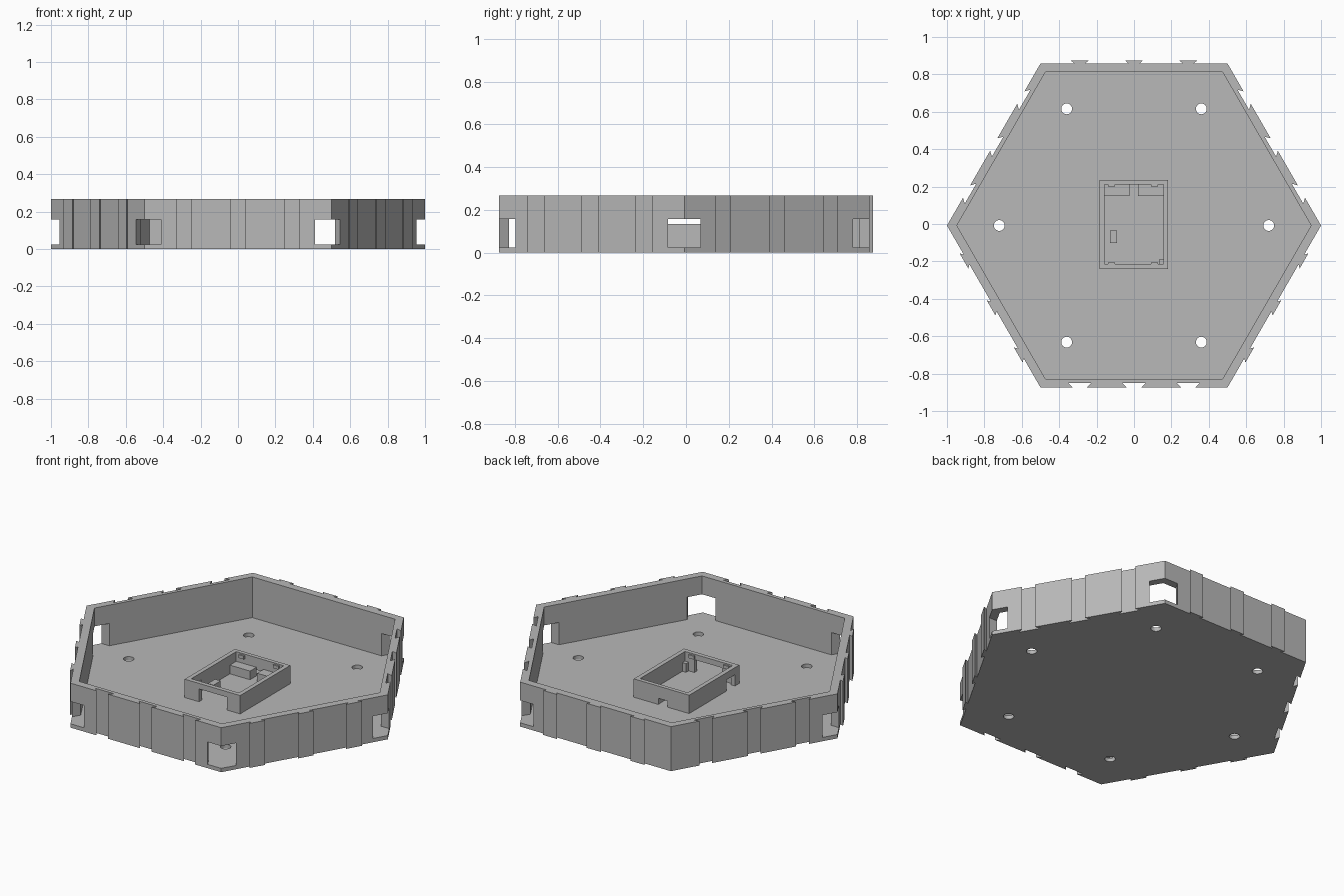
import bpy, bmesh
from math import cos, sin, radians, pi, sqrt
from mathutils import Matrix, Vector

if "Cube" in bpy.data.objects:
    bpy.data.objects.remove(bpy.data.objects["Cube"])

CY = -0.008            # hexagon centre in y
HEIGHT, FLOOR = 0.267, 0.023
APOTHEM = sqrt(3) / 2

grey = bpy.data.materials.new("plain_grey")
grey.use_nodes = True
colour = (0.48, 0.48, 0.48, 1)
grey.diffuse_color = colour
grey.node_tree.nodes["Principled BSDF"].inputs["Base Color"].default_value = colour


def prism(name, outline, z0, z1):
    """Extrude a flat outline between two heights."""
    bm = bmesh.new()
    face = bm.faces.new([bm.verts.new((x, y, z0)) for x, y in outline])
    result = bmesh.ops.extrude_face_region(bm, geom=[face])
    top = [v for v in result["geom"] if isinstance(v, bmesh.types.BMVert)]
    bmesh.ops.translate(bm, verts=top, vec=(0, 0, z1 - z0))
    bmesh.ops.recalc_face_normals(bm, faces=bm.faces)
    mesh = bpy.data.meshes.new(name)
    bm.to_mesh(mesh)
    bm.free()
    mesh.materials.append(grey)
    obj = bpy.data.objects.new(name, mesh)
    bpy.context.collection.objects.link(obj)
    return obj


def block(name, x0, x1, y0, y1, z0, z1):
    return prism(name, [(x0, y0), (x1, y0), (x1, y1), (x0, y1)], z0, z1)


def ring(radius, sides, cx=0, cy=CY):
    return [(cx + radius * cos(2 * pi * i / sides), cy + radius * sin(2 * pi * i / sides))
            for i in range(sides)]


def cut(target, cutter):
    """Subtract a cutter and remove it."""
    cutter.hide_render = True
    mod = target.modifiers.new("cut", "BOOLEAN")
    mod.operation, mod.solver, mod.object = "DIFFERENCE", "EXACT", cutter
    bpy.context.view_layer.objects.active = target
    bpy.ops.object.modifier_apply(modifier=mod.name)
    bpy.data.objects.remove(cutter)


# Hexagonal outline with dovetail tabs and slots on alternating sides
outline = []
for side in range(6):
    angle = radians(30 + 60 * side)
    normal = Vector((cos(angle), sin(angle)))
    along = Vector((-sin(angle), cos(angle)))
    centre = Vector((0, CY)) + normal * APOTHEM
    neck, wide, depth = (0.03, 0.047, 0.016) if side % 2 else (0.038, 0.062, -0.024)
    outline.append(centre - along * 0.5)
    for middle in (-0.29, 0, 0.29):
        for offset, out in ((-neck, 0), (-wide, depth), (wide, depth), (neck, 0)):
            outline.append(centre + along * (middle + offset) + normal * out)

# Tray: floor and outer wall
tray = prism("hexagonal_tray", outline, 0, HEIGHT)
cut(tray, prism("tray_hollow", ring(0.947, 6), FLOOR, 0.4))

# Cable openings at every corner but one
for corner in (0, 1, 3, 4, 5):
    cutter = block("corner_cutter", 0.82, 1.1, -0.077, 0.077, FLOOR, 0.157)
    cutter.data.transform(Matrix.Translation((0, CY, 0)) @ Matrix.Rotation(corner * pi / 3, 4, "Z"))
    cut(tray, cutter)

# Screw holes through the floor
for x, y in ring(0.72, 6):
    cut(tray, prism("hole_cutter", ring(0.029, 24, x, y), -0.1, 0.1))

# Rectangular holder in the middle with openings in its walls
holder = block("holder_frame", -0.185, 0.183, -0.241, 0.234, FLOOR, 0.133)
cut(holder, block("holder_hollow", -0.159, 0.157, -0.215, 0.21, 0, 0.2))
cut(holder, block("front_port", -0.09, 0.095, -0.3, -0.2, 0, 0.1))
cut(holder, block("back_port", -0.04, 0.02, 0.2, 0.3, 0, 0.06))
cut(holder, block("side_port", -0.25, -0.15, -0.2, -0.12, 0, 0.09))

# Ledges, stop post and corner support inside the holder
block("left_ledge", 0.022, 0.157, 0.15, 0.21, FLOOR, 0.075)
block("right_ledge", -0.159, -0.025, 0.15, 0.21, FLOOR, 0.075)
block("stop_post", -0.128, -0.09, -0.102, -0.035, FLOOR, 0.07)
block("corner_support", 0.133, 0.157, -0.215, -0.19, FLOOR, 0.075)

# Small retaining clips on the front and back walls
for x in (-0.12, 0.11):
    block("back_clip", x - 0.018, x + 0.018, 0.2, 0.21, 0.105, 0.125)
    block("front_clip", x - 0.018, x + 0.018, -0.215, -0.205, 0.105, 0.125)
